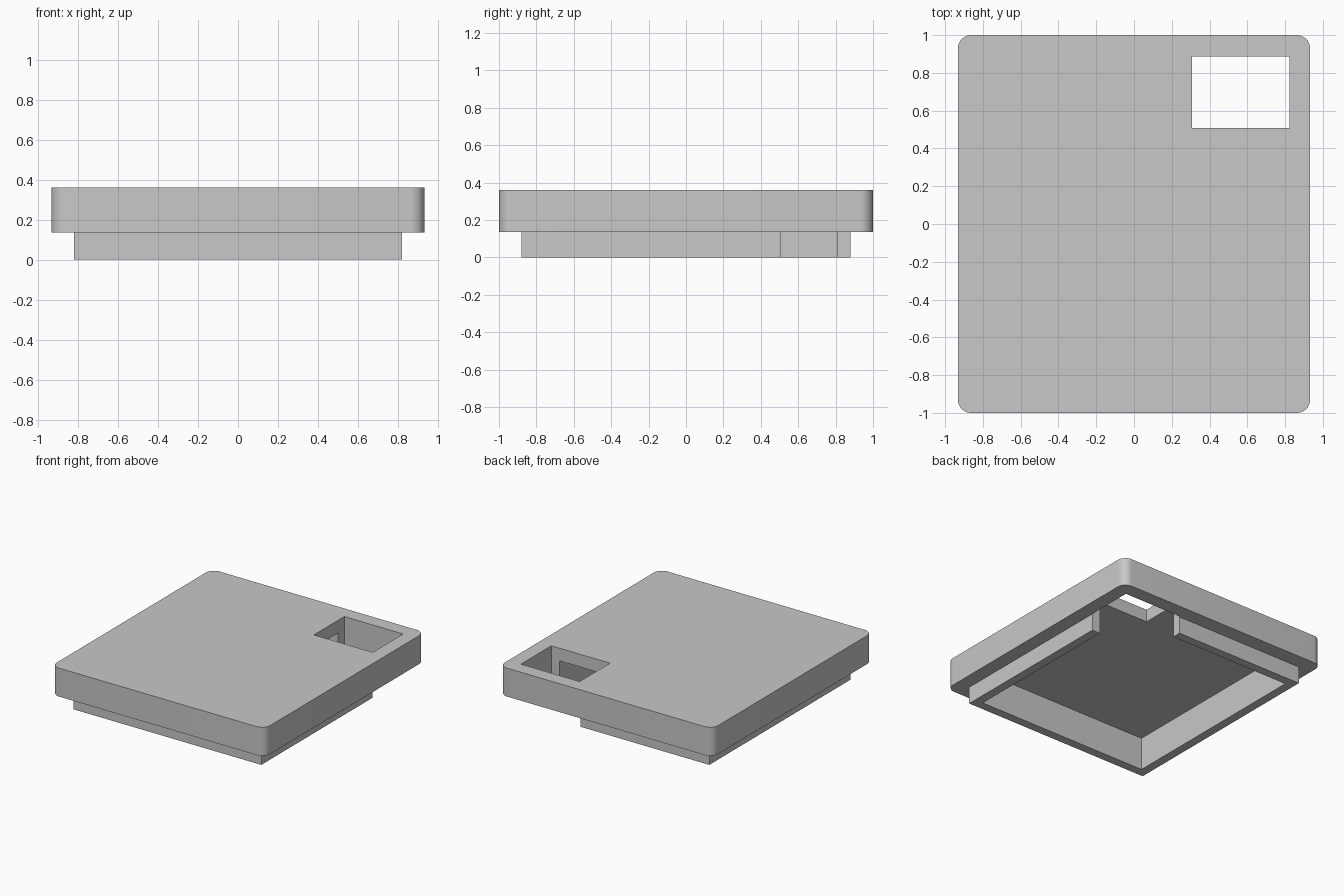
import bpy
import bmesh
import math

cube = bpy.data.objects.get("Cube")
if cube:
    bpy.data.objects.remove(cube, do_unlink=True)

# Single matte grey
GREY = (0.58, 0.58, 0.58, 1.0)
grey = bpy.data.materials.new("light_grey")
grey.use_nodes = True
grey.diffuse_color = GREY
grey.node_tree.nodes["Principled BSDF"].inputs["Base Color"].default_value = GREY


def box(name, x, y, z, radius=0.0):
    """Box from (min, max) ranges, with optionally rounded vertical edges."""
    bm = bmesh.new()
    bmesh.ops.create_cube(bm, size=1)
    for v in bm.verts:
        v.co = [r[0] if c < 0 else r[1] for c, r in zip(v.co, (x, y, z))]
    if radius:
        upright = [e for e in bm.edges
                   if abs(e.verts[0].co.z - e.verts[1].co.z) > 0.01]
        bmesh.ops.bevel(bm, geom=upright, offset=radius, segments=10,
                        profile=0.5, affect='EDGES')
    mesh = bpy.data.meshes.new(name)
    bm.to_mesh(mesh)
    bm.free()
    mesh.materials.append(grey)
    obj = bpy.data.objects.new(name, mesh)
    bpy.context.collection.objects.link(obj)
    return obj


def combine(target, tool, operation):
    """Apply an exact boolean and discard the helper."""
    bpy.context.view_layer.objects.active = target
    mod = target.modifiers.new(operation, 'BOOLEAN')
    mod.operation = operation
    mod.solver = 'EXACT'
    mod.object = tool
    bpy.ops.object.modifier_apply(modifier=mod.name)
    bpy.data.objects.remove(tool, do_unlink=True)


TOP, UNDERSIDE, CEILING = 0.36, 0.135, 0.26
RIM_X, RIM_Y, WALL = 0.82, 0.88, 0.07
IN_X, IN_Y = RIM_X - WALL, RIM_Y - WALL

# Thick lid plate with rounded corners
lid = box("lid", (-0.932, 0.932), (-1, 1), (UNDERSIDE, TOP), radius=0.07)

# Locating rim under the plate
rim = box("rim", (-RIM_X, RIM_X), (-RIM_Y, RIM_Y), (0, UNDERSIDE + 0.05))
combine(lid, rim, 'UNION')

# Hollow inside the rim, running up into the plate
cavity = box("cavity_cutter", (-IN_X, IN_X), (-IN_Y, IN_Y), (-0.1, CEILING))
combine(lid, cavity, 'DIFFERENCE')

# Rectangular corner opening, which also removes the rim corner
opening = box("opening_cutter", (0.308, 0.822), (0.508, 0.888), (-0.1, TOP + 0.1))
combine(lid, opening, 'DIFFERENCE')

# Smooth the rounded corners, keep the other edges crisp
bpy.ops.object.select_all(action='DESELECT')
lid.select_set(True)
bpy.context.view_layer.objects.active = lid
bpy.ops.object.shade_smooth_by_angle(angle=math.radians(30))
